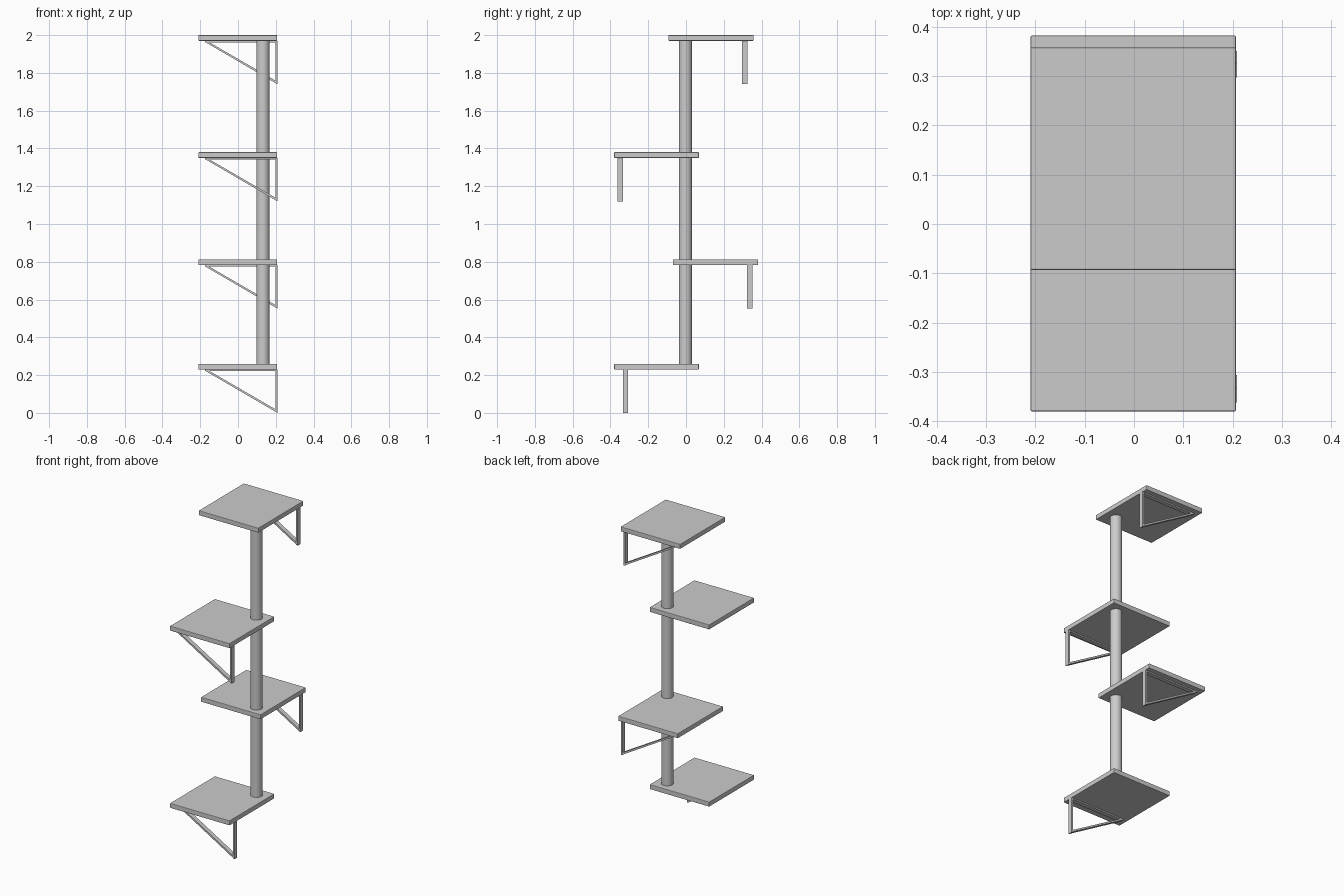
import bpy, bmesh

if "Cube" in bpy.data.objects:
    bpy.data.objects.remove(bpy.data.objects["Cube"])

def box(name, lo, hi, bevel=0.0):
    bpy.ops.mesh.primitive_cube_add(size=1, location=[(a + b) / 2 for a, b in zip(lo, hi)])
    o = bpy.context.object
    o.name = name
    o.scale = [b - a for a, b in zip(lo, hi)]
    bpy.ops.object.transform_apply(location=False, rotation=False, scale=True)
    if bevel:
        m = o.modifiers.new("bevel", 'BEVEL')
        m.width, m.segments = bevel, 2
    return o

def bracket(name, y0, y1, top):
    # three flat bars in the xz plane, extruded along y
    bars = [
        [(-0.175, 0), (0.207, 0), (0.207, -0.008), (-0.175, -0.008)],
        [(0.199, 0), (0.209, 0), (0.209, -0.226), (0.199, -0.226)],
        [(-0.175, -0.006), (-0.155, -0.006), (0.209, -0.217), (0.209, -0.23)],
    ]
    bm = bmesh.new()
    for bar in bars:
        f = bm.faces.new([bm.verts.new((x, y0, top + z)) for x, z in bar])
        ext = bmesh.ops.extrude_face_region(bm, geom=[f], use_keep_orig=True)
        for v in ext["geom"]:
            if isinstance(v, bmesh.types.BMVert):
                v.co.y = y1
    bmesh.ops.recalc_face_normals(bm, faces=bm.faces)
    me = bpy.data.meshes.new(name)
    bm.to_mesh(me)
    bm.free()
    bpy.context.collection.objects.link(bpy.data.objects.new(name, me))

# shelves with their triangular brackets: top z, y range, bracket y start
levels = [
    (0.26, -0.38, 0.068, -0.334),
    (0.812, -0.07, 0.382, 0.323),
    (1.38, -0.38, 0.068, -0.362),
    (2.0, -0.093, 0.358, 0.297),
]
for i, (top, y0, y1, by) in enumerate(levels, 1):
    box(f"shelf_{i}", (-0.21, y0, top - 0.03), (0.207, y1, top), 0.003)
    bracket(f"bracket_{i}", by, by + 0.028, top - 0.03)

# round post through the shelf corners
bpy.ops.mesh.primitive_cylinder_add(vertices=48, radius=0.035, depth=1.74, location=(0.132, -0.003, 1.11))
bpy.context.object.name = "post"
bpy.ops.object.shade_smooth_by_angle()
